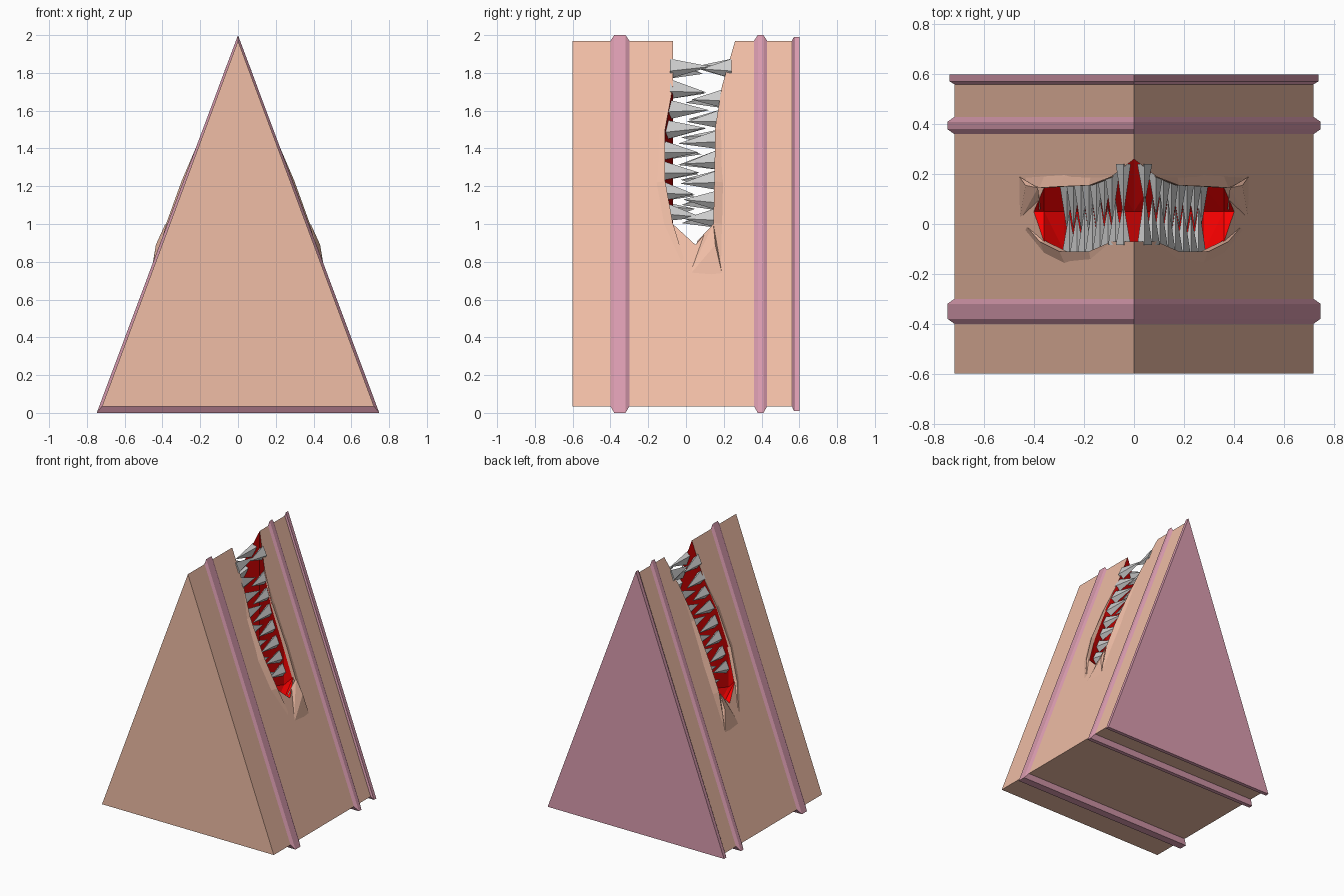
import bpy, bmesh, random
from mathutils import Vector

if "Cube" in bpy.data.objects:
    bpy.data.objects.remove(bpy.data.objects["Cube"])
random.seed(4)


def material(name, rgb):
    m = bpy.data.materials.new(name)
    m.diffuse_color = (*rgb, 1)
    m.use_nodes = True
    m.node_tree.nodes["Principled BSDF"].inputs["Base Color"].default_value = m.diffuse_color
    return m


SKIN = material("skin", (0.87, 0.51, 0.38))
PINK = material("pink", (0.70, 0.33, 0.43))
RED = material("red", (1.0, 0.0, 0.0))
DARK = material("dark_red", (0.45, 0.0, 0.0))


def make(name, bm, *mats):
    bmesh.ops.recalc_face_normals(bm, faces=bm.faces)
    me = bpy.data.meshes.new(name)
    bm.to_mesh(me)
    bm.free()
    for m in mats:
        me.materials.append(m)
    ob = bpy.data.objects.new(name, me)
    bpy.context.collection.objects.link(ob)
    return ob


def loft(sections, caps=(True, True)):
    """Skin a list of closed cross-sections."""
    bm = bmesh.new()
    rings = [[bm.verts.new(p) for p in s] for s in sections]
    n = len(rings[0])
    for a, b in zip(rings, rings[1:]):
        for i in range(n):
            j = (i + 1) % n
            bm.faces.new((a[i], a[j], b[j], b[i]))
    if caps[0]:
        bm.faces.new(rings[0])
    if caps[1]:
        bm.faces.new(rings[-1])
    return bm


def triangle(y, grow):
    """Slice outline; grow 0 = body size, 1 = raised band size."""
    w, b, t = 0.72 + 0.028 * grow, 0.035 * (1 - grow), 1.97 + 0.03 * grow
    return [(-w, y, b), (w, y, b), (0, y, t)]


def slope_x(z):
    return 0.72 * (1.97 - z) / 1.935


# mouth outline: x, front y, back y, lip floor z, middle floor z
MOUTH = [(0, -0.07, 0.26, 0.86, 0.78), (0.09, -0.07, 0.19, 0.86, 0.78),
         (0.17, -0.11, 0.155, 0.88, 0.78), (0.28, -0.11, 0.15, 0.92, 0.80),
         (0.36, -0.07, 0.145, 1.0, 0.89), (0.55, -0.07, 0.145, 1.0, 0.89)]


def lip_y(x, side):
    for a, b in zip(MOUTH, MOUTH[1:]):
        if x <= b[0]:
            return a[side] + (b[side] - a[side]) * (x - a[0]) / (b[0] - a[0])


# body slice with the mouth carved through its ridge
body = make("body", loft([triangle(-0.6, 0), triangle(0.59, 0)]), SKIN)
stations = [(-s[0], *s[1:]) for s in MOUTH[:0:-1]] + MOUTH
bm = loft([[(x, f, 2.2), (x, f, zl), (x, 0.05, zm), (x, b, zl), (x, b, 2.2)]
           for x, f, b, zl, zm in stations])
for f in bm.faces:
    f.material_index = 1 if abs(f.calc_center_median().x) < 0.27 else 0
bmesh.ops.triangulate(bm, faces=bm.faces)
cutter = make("mouth_cutter", bm, RED, DARK)
cutter.hide_render = True
mod = body.modifiers.new("mouth", 'BOOLEAN')
mod.object, mod.operation, mod.solver = cutter, 'DIFFERENCE', 'EXACT'
mod.material_mode = 'TRANSFER'
bpy.context.view_layer.objects.active = body
bpy.ops.object.modifier_apply(modifier="mouth")
bpy.data.objects.remove(cutter)

# raised bands and back crust
for name, y0, y1 in (("front_band", -0.40, -0.30), ("rear_band", 0.36, 0.43)):
    make(name, loft([triangle(y0, 0), triangle(y0 + 0.02, 1),
                     triangle(y1 - 0.02, 1), triangle(y1, 0)], (False, False)), PINK)
make("back_crust", loft([triangle(0.56, 0), triangle(0.572, 0.7),
                         triangle(0.6, 0.7)], (False, True)), PINK)

# swollen lips: z, bulge, outer margin
LIP = [(1.72, 0.0, 0.03), (1.5, 0.006, 0.04), (1.22, 0.02, 0.05), (1.0, 0.018, 0.05)]
for s, side in ((-1, "left"), (1, "right")):
    for k, d, row in ((1, -1, "front"), (2, 1, "back")):
        secs = []
        for z, bulge, margin in LIP:
            x = slope_x(z)
            y = lip_y(x, k)
            secs.append([(s * (x - 0.01), y, z), (s * (x + bulge), y, z + bulge * 0.3),
                         (s * (x - 0.002), y + d * margin, z)])
        end = 0.78
        secs.append([(s * (slope_x(end) - 0.006 + 0.002 * i), (0.02 if d < 0 else 0.15) + 0.02 * i * d,
                      end) for i in range(3)])
        make(f"{side}_{row}_lip", loft(secs), SKIN)

    # fold overhanging the mouth corner
    bm = bmesh.new()
    pts = [(0.46, 0.01, 0.72), (0.375, 0.06, 0.91), (0.385, 0.145, 1.0),
           (0.435, 0.155, 0.89), (0.46, 0.19, 0.74)]
    bmesh.ops.convex_hull(bm, input=[bm.verts.new((s * x, y, z)) for x, y, z in pts])
    make(f"{side}_corner_fold", bm, SKIN)

# interlocking teeth along both slopes
bm = bmesh.new()
for s in (-1, 1):
    for k, d in ((1, 1), (2, -1)):
        for i in range(8):
            z = 1.82 - 0.108 * i - (0.05 if d < 0 and i else 0)
            if z < 1.03:
                z = 1.03
            x = max(0.04, slope_x(z) * 0.77)
            y = lip_y(x, k) - d * 0.015
            tip = bm.verts.new((s * x, y + d * random.uniform(0.16, 0.22),
                                z + random.uniform(-0.03, 0.02)))
            base = [bm.verts.new((s * (x + a), y, z + b)) for a, b in
                    ((-0.03, 0.03), (0.0, 0.055), (0.03, -0.01), (0.0, -0.05))]
            for j in range(4):
                bm.faces.new((base[j], base[(j + 1) % 4], tip))
            bm.faces.new(base)
make("teeth", bm)
